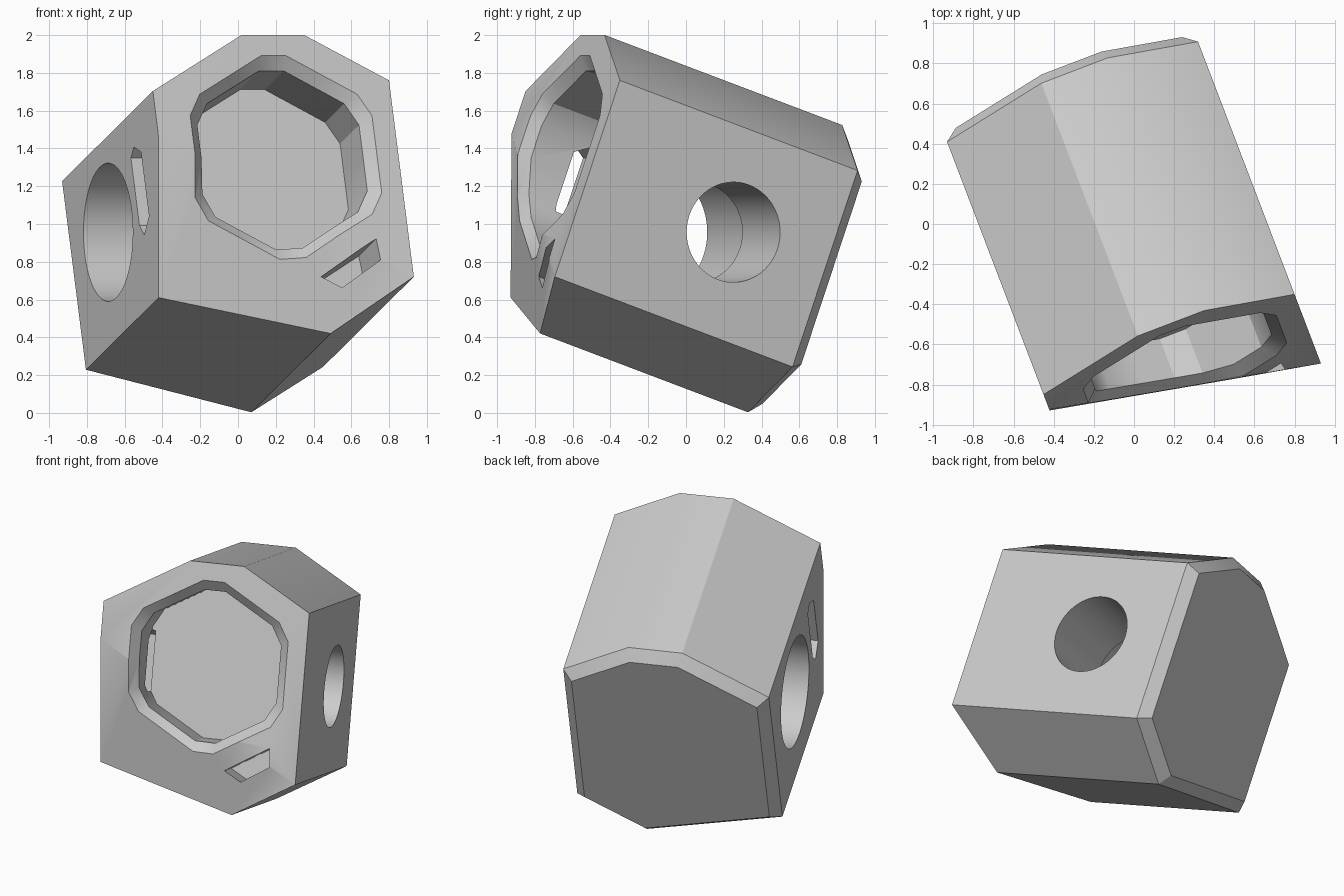
import bpy, bmesh
from math import sin, cos, radians, pi
from mathutils import Matrix, Vector

old = bpy.data.objects.get("Cube")
if old:
    bpy.data.objects.remove(old, do_unlink=True)

FRONT, BACK, BEVEL = -1.165, 0.33, 0.066


def slant(x, z):
    """Depth of the sloping lower part of the front."""
    return -0.914 - 0.208 * x - 0.3475 * z


def surface(x, z):
    return max(FRONT, slant(x, z))


def new_object(name, bm):
    bmesh.ops.recalc_face_normals(bm, faces=bm.faces)
    mesh = bpy.data.meshes.new(name)
    bm.to_mesh(mesh)
    bm.free()
    ob = bpy.data.objects.new(name, mesh)
    bpy.context.collection.objects.link(ob)
    return ob


def loft(rings):
    """Closed solid through rings that have equal point counts."""
    bm = bmesh.new()
    loops = [[bm.verts.new(p) for p in ring] for ring in rings]
    for a, b in zip(loops, loops[1:]):
        for i in range(len(a)):
            j = (i + 1) % len(a)
            bm.faces.new((a[i], a[j], b[j], b[i]))
    bm.faces.new(loops[0])
    bm.faces.new(loops[-1])
    bmesh.ops.recalc_face_normals(bm, faces=bm.faces)
    return bm


def prism_y(points, y0, y1):
    return loft([[(x, y, z) for x, z in points] for y in (y0, y1)])


def prism_x(points, x0, x1):
    return loft([[(x, y, z) for y, z in points] for x in (x0, x1)])


def circle(radius, y, z, n=64):
    return [(y + radius * cos(2 * pi * i / n), z + radius * sin(2 * pi * i / n))
            for i in range(n)]


def hexagon(apothem, cut=0.08):
    """Hexagon with trimmed corners and a point halfway along each side."""
    centre = Vector((-0.015, 1.04))
    r = apothem / cos(pi / 6)
    corners = [centre + r * Vector((sin(k * pi / 3), cos(k * pi / 3))) for k in range(6)]
    points = []
    for a, b in zip(corners, corners[1:] + corners[:1]):
        t = cut / r
        points += [a.lerp(b, t), a.lerp(b, 0.5), a.lerp(b, 1 - t)]
    return points


# Body: seven-sided block with a bevelled back and a sloping lower front
section = [(-0.724, 0.336), (-0.724, 1.395), (-0.181, 1.71), (0.173, 1.71),
           (0.622, 1.455), (0.622, 0.352), (0.183, 0.097)]
bm = prism_y(section, FRONT, BACK)
rim = [e for e in bm.edges if all(v.co.y > 0 for v in e.verts)]
bmesh.ops.bevel(bm, geom=rim, offset=BEVEL, segments=1, affect='EDGES')
cut = bmesh.ops.bisect_plane(bm, geom=bm.verts[:] + bm.edges[:] + bm.faces[:],
                             plane_co=(0, slant(0, 0), 0),
                             plane_no=(-0.208, -1, -0.3475), clear_outer=True)
edges = [g for g in cut["geom_cut"] if isinstance(g, bmesh.types.BMEdge)]
bmesh.ops.holes_fill(bm, edges=[e for e in edges if e.is_boundary], sides=0)
bmesh.ops.holes_fill(bm, edges=[e for e in bm.edges if e.is_boundary], sides=0)
body = new_object("hollowed_block", bm)

# Front window: bevelled rim following the surface, flat floor
outer, inner = hexagon(0.515), hexagon(0.458)
cutters = [loft([[(x, -1.5, z) for x, z in outer],
                 [(x, surface(x, z), z) for x, z in outer],
                 [(x, surface(x, z) + 0.057, z) for x, z in inner],
                 [(x, -0.81, z) for x, z in inner]])]

# Stepped cross bore: wide on one side, narrow on the other
cutters.append(prism_x(circle(0.366, -0.29, 0.912), -1, 0.06))
cutters.append(prism_x(circle(0.265, -0.29, 0.912), 0, 1))

# Side slit opening into the window
cutters.append(prism_x([(-0.89, 0.79), (-0.89, 1.15), (-0.8, 1.21),
                        (-0.74, 1.17), (-0.74, 0.79), (-0.79, 0.72)], -1, -0.45))

# Small blind slot in the lower front
cutters.append(prism_y([(0.133, 0.384), (0.436, 0.566), (0.446, 0.447),
                        (0.244, 0.322)], -1.5, -0.89))

bpy.context.view_layer.objects.active = body
for k, cutter_bm in enumerate(cutters):
    cutter = new_object("cutter_%d" % k, cutter_bm)
    cutter.hide_render = True
    mod = body.modifiers.new("cut", 'BOOLEAN')
    mod.operation, mod.solver, mod.object = 'DIFFERENCE', 'EXACT', cutter
    bpy.ops.object.modifier_apply(modifier=mod.name)
    bpy.data.objects.remove(cutter, do_unlink=True)

# Tilt the block into its resting pose
body.data.transform(Matrix.Rotation(radians(20.9), 4, 'Z') @ Matrix.Rotation(radians(-19.5), 4, 'X'))

# Plain grey finish
mat = bpy.data.materials.new("plain_grey")
mat.use_nodes = True
grey = (0.6, 0.6, 0.6, 1)
mat.diffuse_color = grey
mat.node_tree.nodes["Principled BSDF"].inputs["Base Color"].default_value = grey
body.data.materials.clear()
body.data.materials.append(mat)

bpy.ops.object.select_all(action='DESELECT')
body.select_set(True)
bpy.ops.object.shade_smooth_by_angle(angle=radians(30))
